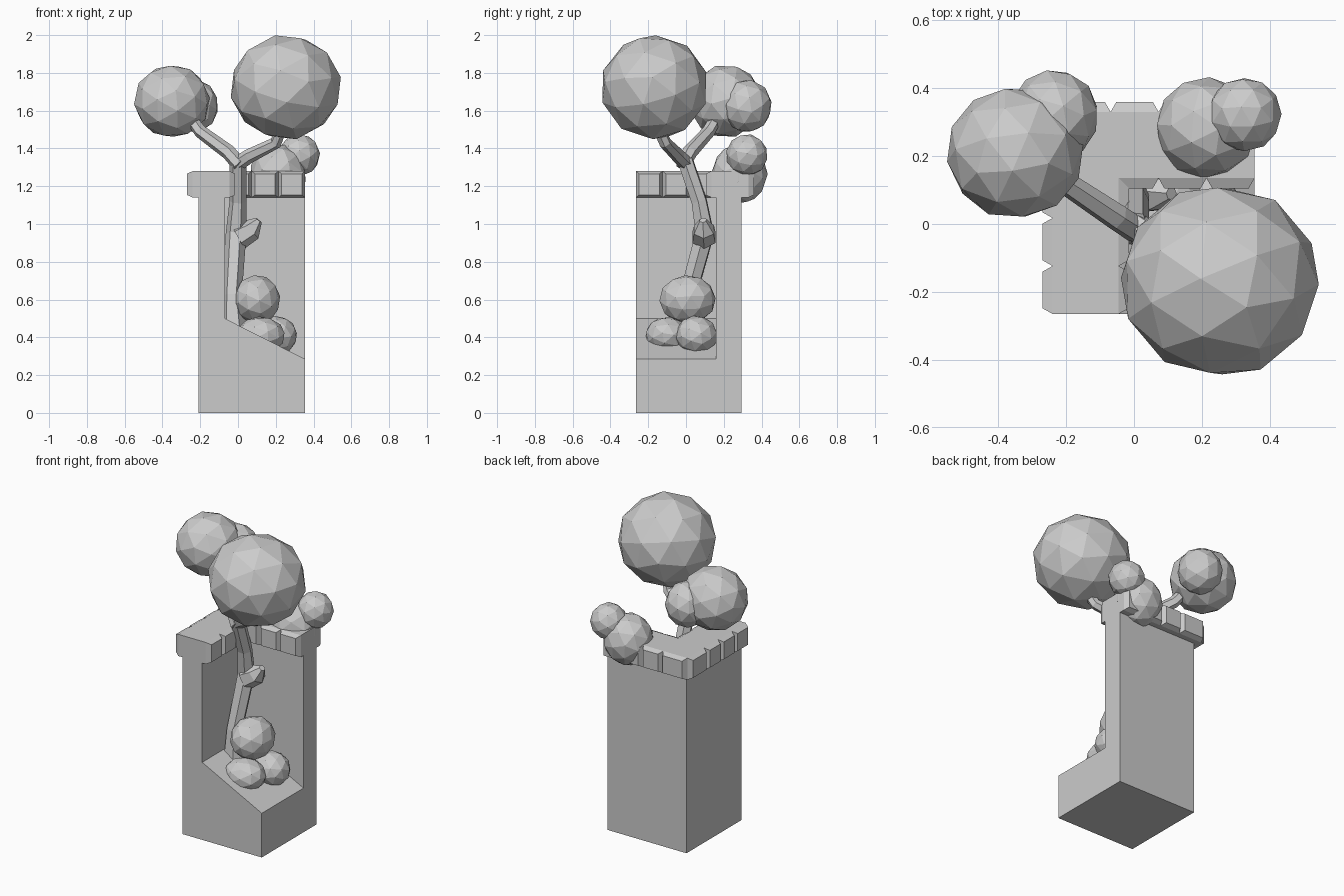
import bpy, bmesh, math
from mathutils import Vector, Euler

if "Cube" in bpy.data.objects:
    bpy.data.objects.remove(bpy.data.objects["Cube"])


def finish(name, bm):
    bmesh.ops.recalc_face_normals(bm, faces=bm.faces)
    me = bpy.data.meshes.new(name)
    bm.to_mesh(me)
    bm.free()
    ob = bpy.data.objects.new(name, me)
    bpy.context.collection.objects.link(ob)
    return ob


def extrude(bm, pts, offset):
    f = bm.faces.new([bm.verts.new(p) for p in pts])
    r = bmesh.ops.extrude_face_region(bm, geom=[f], use_keep_orig=True)
    bmesh.ops.translate(bm, vec=offset,
                        verts=[g for g in r['geom'] if isinstance(g, bmesh.types.BMVert)])


def l_shape(x0, x1, xi, y0, y1, yi, z):
    return [(x0, y0, z), (xi, y0, z), (xi, yi, z), (x1, yi, z), (x1, y1, z), (x0, y1, z)]


def brick(bm, a, b, normal, z0=1.14, z1=1.28):
    # Tapered block standing out from the crown between plan points a and b
    n = Vector(normal) * 0.03
    a, b = Vector((*a, 0)), Vector((*b, 0))
    t = (b - a).normalized()
    rings = []
    for out, inset, dz in ((-0.3, 0, 0), (0, 0, 0), (1, 0.017, 0.014)):
        rings.append([bm.verts.new(p + n * out + t * s * inset + Vector((0, 0, z)))
                      for p, s, z in ((a, 1, z0 + dz), (b, -1, z0 + dz),
                                      (b, -1, z1 - dz), (a, 1, z1 - dz))])
    for lo, hi in zip(rings, rings[1:]):
        for i in range(4):
            bm.faces.new((lo[i], lo[i - 1], hi[i - 1], hi[i]))
    bm.faces.new(rings[0])
    bm.faces.new(rings[-1])


def limb(name, path, sides=6):
    # Faceted tube through (x, y, z, radius) points
    bm = bmesh.new()
    pts = [Vector(p[:3]) for p in path]
    rings = []
    for i, p in enumerate(pts):
        d = (pts[min(i + 1, len(pts) - 1)] - pts[max(i - 1, 0)]).normalized()
        u = d.cross(Vector((0.1, 1, 0.05))).normalized()
        v = d.cross(u)
        rings.append([bm.verts.new(p + path[i][3] * (math.cos(k * math.tau / sides) * u
                                                     + math.sin(k * math.tau / sides) * v))
                      for k in range(sides)])
    for lo, hi in zip(rings, rings[1:]):
        for k in range(sides):
            bm.faces.new((lo[k - 1], lo[k], hi[k], hi[k - 1]))
    bm.faces.new(rings[0])
    bm.faces.new(rings[-1])
    return finish(name, bm)


def clump(name, center, size, turn):
    bm = bmesh.new()
    bmesh.ops.create_icosphere(bm, subdivisions=2, radius=1)
    rot = Euler(turn).to_matrix()
    for v in bm.verts:
        w = rot @ v.co
        v.co = Vector(center) + Vector(a * b for a, b in zip(w, size))
    return finish(name, bm)


# Tower: two walls around an open corner, with a sloping floor
bm = bmesh.new()
extrude(bm, l_shape(-0.21, 0.355, -0.07, -0.265, 0.295, 0.16, 0), (0, 0, 1.2))
extrude(bm, [(-0.07, -0.265, 0), (0.355, -0.265, 0), (0.355, -0.265, 0.285),
             (-0.07, -0.265, 0.5)], (0, 0.425, 0))
finish("tower", bm)

# Crown: projecting rim with a row of bricks on each side
bm = bmesh.new()
extrude(bm, l_shape(-0.24, 0.355, -0.045, -0.265, 0.33, 0.135, 1.14), (0, 0, 0.14))
finish("crown", bm)
bm = bmesh.new()
step = 0.1413
for i in range(4):
    xa, ya = 0.355 - step * i, -0.265 + step * i
    last = 0.03 if i == 3 else 0
    brick(bm, (-0.24, ya), (-0.24, ya + step + last), (-1, 0, 0))
    brick(bm, (xa - step - last, 0.33), (xa, 0.33), (0, 1, 0))
    if i < 3:
        brick(bm, (-0.045, ya), (-0.045, ya + step), (1, 0, 0))
        brick(bm, (xa - step, 0.135), (xa, 0.135), (0, -1, 0))
finish("crown_bricks", bm)

# Tree trunk with a broken stub and two branches
limb("trunk", [(-0.02, 0.0, 0.45, 0.07), (-0.03, 0.01, 0.62, 0.05), (-0.01, 0.1, 0.95, 0.055),
               (0.0, 0.07, 1.12, 0.045), (0.0, -0.005, 1.34, 0.045)])
limb("stub", [(0.0, 0.095, 0.93, 0.07), (0.07, 0.095, 0.97, 0.06), (0.11, 0.09, 1.02, 0.02)])
limb("left_branch", [(0.01, -0.02, 1.31, 0.04), (-0.05, 0.02, 1.38, 0.04),
                     (-0.2, 0.12, 1.49, 0.035), (-0.28, 0.18, 1.6, 0.03)])
limb("right_branch", [(0.0, 0.0, 1.32, 0.04), (0.06, -0.04, 1.36, 0.038),
                      (0.2, -0.11, 1.43, 0.033), (0.25, -0.17, 1.56, 0.03)])

# Foliage clumps: canopy, rooftop bush and floor bush
clumps = [
    ("canopy_large", (0.253, -0.168, 1.724), (0.297, 0.287, 0.28), (0.3, 0.25, 0.1)),
    ("canopy_left", (-0.35, 0.21, 1.65), (0.203, 0.197, 0.195), (0.5, 0.2, 0.9)),
    ("canopy_back", (-0.235, 0.32, 1.625), (0.132, 0.136, 0.142), (0.2, 0.7, 0.3)),
    ("roof_bush", (0.212, 0.283, 1.265), (0.15, 0.15, 0.16), (0.6, 0.1, 0.2)),
    ("roof_bush_small", (0.325, 0.322, 1.365), (0.11, 0.11, 0.112), (0.1, 0.5, 0.6)),
    ("floor_bush_top", (0.1, 0.008, 0.6), (0.125, 0.15, 0.13), (0.3, 0.3, 0.8)),
    ("floor_bush_front", (0.12, -0.1, 0.41), (0.13, 0.117, 0.1), (0.8, 0.2, 0.1)),
    ("floor_bush_side", (0.2, 0.055, 0.41), (0.115, 0.112, 0.105), (0.2, 0.9, 0.4)),
]
for args in clumps:
    clump(*args)
